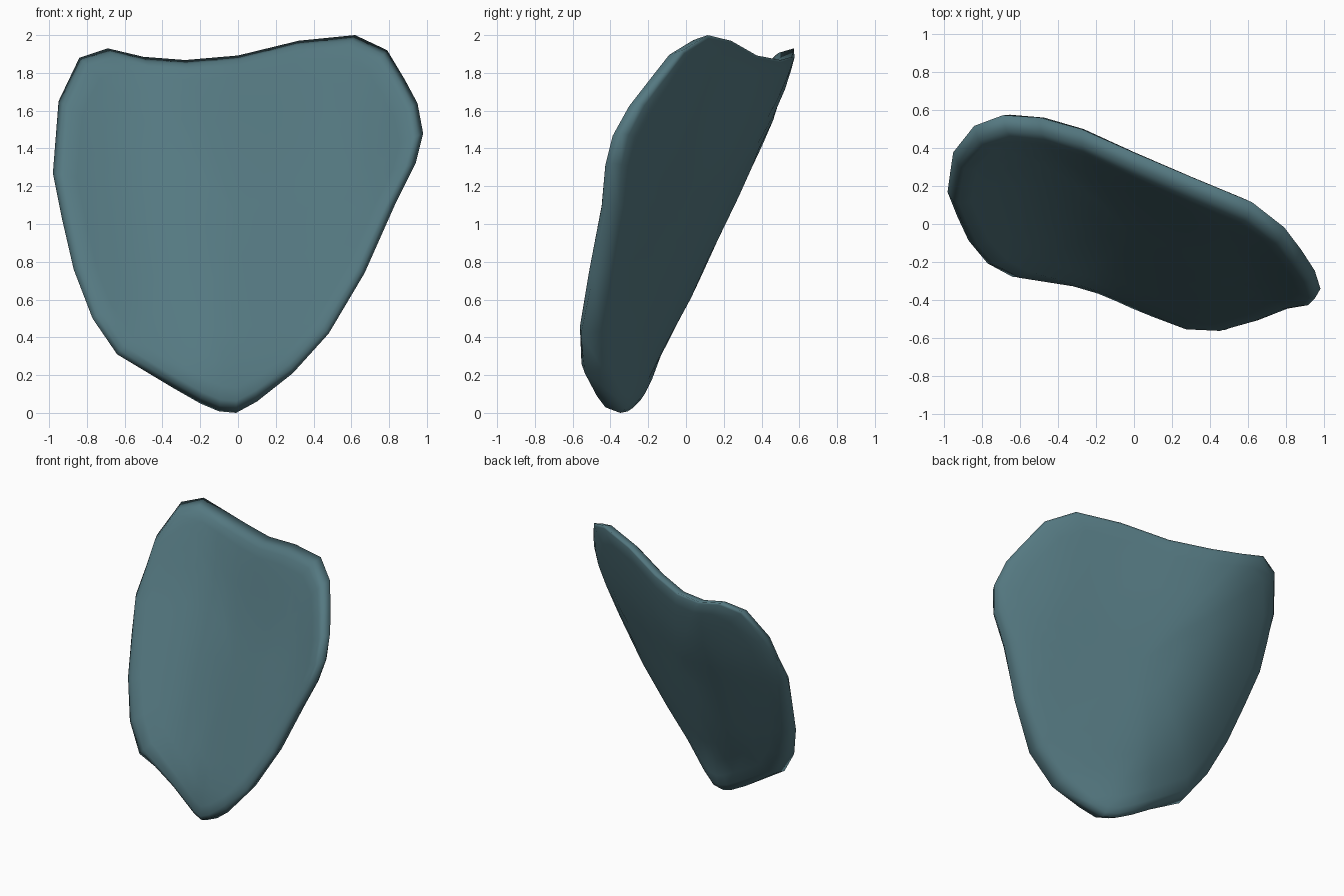
import bpy, bmesh

if "Cube" in bpy.data.objects:
    bpy.data.objects.remove(bpy.data.objects["Cube"])

# Front outline of the plate (x, z), clockwise from the upper left corner
OUTLINE = [(-.69, 1.93), (-.5, 1.885), (-.28, 1.868), (0, 1.892), (.32, 1.97), (.62, 2.0),
           (.79, 1.92), (.88, 1.77), (.95, 1.64), (.98, 1.48), (.94, 1.32), (.83, 1.1),
           (.67, .74), (.48, .42), (.29, .21), (.1, .06), (-.01, 0), (-.1, .008),
           (-.2, .05), (-.34, .13), (-.64, .31), (-.77, .5), (-.87, .76), (-.93, 1.02),
           (-.98, 1.27), (-.965, 1.46), (-.95, 1.65), (-.84, 1.88)]

# Cross-section of the cupped plate: (position across, depth)
ARCH = [(-1.0, -.53), (-.85, -.457), (-.7, -.415), (-.5, -.372), (-.3, -.362), (-.1, -.41),
        (.2, -.555), (.5, -.715), (.8, -.86), (.97, -.97), (1.13, -1.08), (1.25, -1.16)]
LEAN_X, LEAN_Y = .10, .486
CX, CZ = 0.0, 1.05


def arch(u):
    """Smooth interpolation through the cross-section."""
    for i in range(1, len(ARCH) - 2):
        (x0, a), (x1, b), (x2, c), (x3, d) = ARCH[i - 1:i + 3]
        if u <= x2 or i == len(ARCH) - 3:
            h, t = x2 - x1, (u - x1) / (x2 - x1)
            m1, m2 = (c - a) / (x2 - x0) * h, (d - b) / (x3 - x1) * h
            return ((2*t**3 - 3*t**2 + 1) * b + (t**3 - 2*t**2 + t) * m1
                    + (3*t**2 - 2*t**3) * c + (t**3 - t**2) * m2)


def clamp(v, lo=0.0, hi=1.0):
    return max(lo, min(hi, v))


def depth(x, z):
    # the top leans forward a touch and the bottom tip curls back
    top = -.03 * clamp((z - 1.4) / .45) * clamp((.9 - x) / .4)
    tip = .07 * clamp(1 - z / .25)
    return arch(x + LEAN_X * z) + LEAN_Y * z + top + tip


def half(z):
    """Half thickness: a little thinner at the top."""
    return .078 - .011 * z


def rim_offset(z):
    """The rim sits back along the top and bottom tip, forward along the lower sides."""
    if z < .15:
        return .03
    return clamp(-.035 + .07 * (z - .4) / 1.4, -.035, .035)


bm = bmesh.new()


def ring(s, offset):
    """One copy of the outline, shrunk to s, laid on the curved surface."""
    out = []
    for px, pz in OUTLINE:
        x, z = CX + (px - CX) * s, CZ + (pz - CZ) * s
        out.append(bm.verts.new((x, depth(x, z) + offset(pz, z), z)))
    return out


def bridge(a, b):
    n = len(a)
    for i in range(n):
        j = (i + 1) % n
        bm.faces.new((a[i], a[j], b[j], b[i]))


# Rim, then front and back skins closing toward the middle (back slightly fuller)
rim = ring(1, lambda pz, z: rim_offset(pz))
FRONT = [(.972, .68), (.94, .97), (.87, 1), (.75, 1), (.6, 1), (.42, 1), (.22, 1)]
BACK = [(.98, .75), (.945, 1), (.87, 1.12), (.75, 1.22), (.6, 1.28), (.42, 1.3), (.22, 1.3)]
for side, steps in ((-1, FRONT), (1, BACK)):
    prev = rim
    for s, f in steps:
        cur = ring(s, lambda pz, z: side * half(z) * f)
        bridge(prev, cur)
        prev = cur
    hub = bm.verts.new((CX, depth(CX, CZ) + side * half(CZ) * steps[-1][1], CZ))
    for i in range(len(prev)):
        bm.faces.new((prev[i], prev[(i + 1) % len(prev)], hub))

bmesh.ops.recalc_face_normals(bm, faces=bm.faces)

mesh = bpy.data.meshes.new("curved_plate")
bm.to_mesh(mesh)
bm.free()
mesh.polygons.foreach_set("use_smooth", [True] * len(mesh.polygons))
plate = bpy.data.objects.new("curved_plate", mesh)
bpy.context.collection.objects.link(plate)

# Slate teal colour
mat = bpy.data.materials.new("slate_teal")
mat.diffuse_color = (.09, .19, .22, 1)
mat.use_nodes = True
mat.node_tree.nodes["Principled BSDF"].inputs["Base Color"].default_value = mat.diffuse_color
mesh.materials.append(mat)
